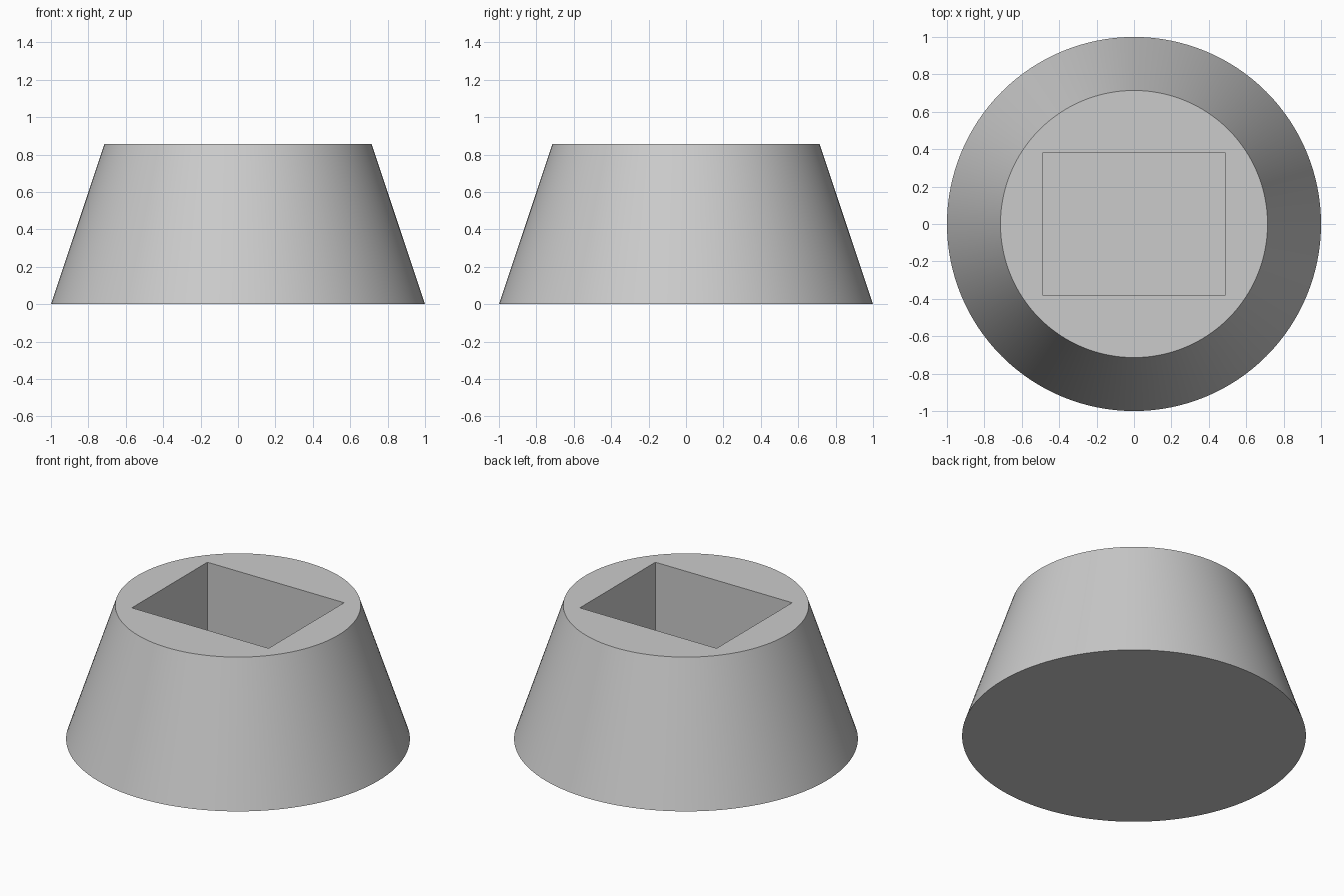
import bpy
import bmesh
import math

cube = bpy.data.objects.get("Cube")
if cube:
    bpy.data.objects.remove(cube, do_unlink=True)

SEGMENTS = 128
BASE_RADIUS, TOP_RADIUS, HEIGHT = 1.0, 0.714, 0.857
POCKET_X, POCKET_Y, POCKET_FLOOR = 0.971, 0.766, 0.2

# Plain grey material
grey = bpy.data.materials.new("light_grey")
grey.use_nodes = True
colour = (0.6, 0.6, 0.6, 1)
grey.diffuse_color = colour
grey.node_tree.nodes["Principled BSDF"].inputs["Base Color"].default_value = colour

# Tapered round body
bpy.ops.mesh.primitive_cone_add(vertices=SEGMENTS, radius1=BASE_RADIUS,
                                radius2=TOP_RADIUS, depth=HEIGHT,
                                location=(0, 0, HEIGHT / 2))
body = bpy.context.object
body.name = "tapered_riser"
body.data.materials.append(grey)

# Rectangular pocket, open at the top
depth = HEIGHT - POCKET_FLOOR + 0.1
bpy.ops.mesh.primitive_cube_add(size=1, location=(0, 0, POCKET_FLOOR + depth / 2))
cutter = bpy.context.object
cutter.name = "pocket_cutter"
cutter.scale = (POCKET_X, POCKET_Y, depth)
cutter.data.materials.append(grey)
cutter.hide_render = True
bpy.context.view_layer.update()

cut = body.modifiers.new("pocket", 'BOOLEAN')
cut.operation = 'DIFFERENCE'
cut.solver = 'EXACT'
cut.object = cutter

# Apply the cut and remove the cutter
bpy.ops.object.select_all(action='DESELECT')
body.select_set(True)
bpy.context.view_layer.objects.active = body
bpy.ops.object.modifier_apply(modifier=cut.name)
bpy.data.objects.remove(cutter, do_unlink=True)

# Smooth sides with crisp rims
bpy.ops.object.shade_smooth_by_angle(angle=math.radians(30))
